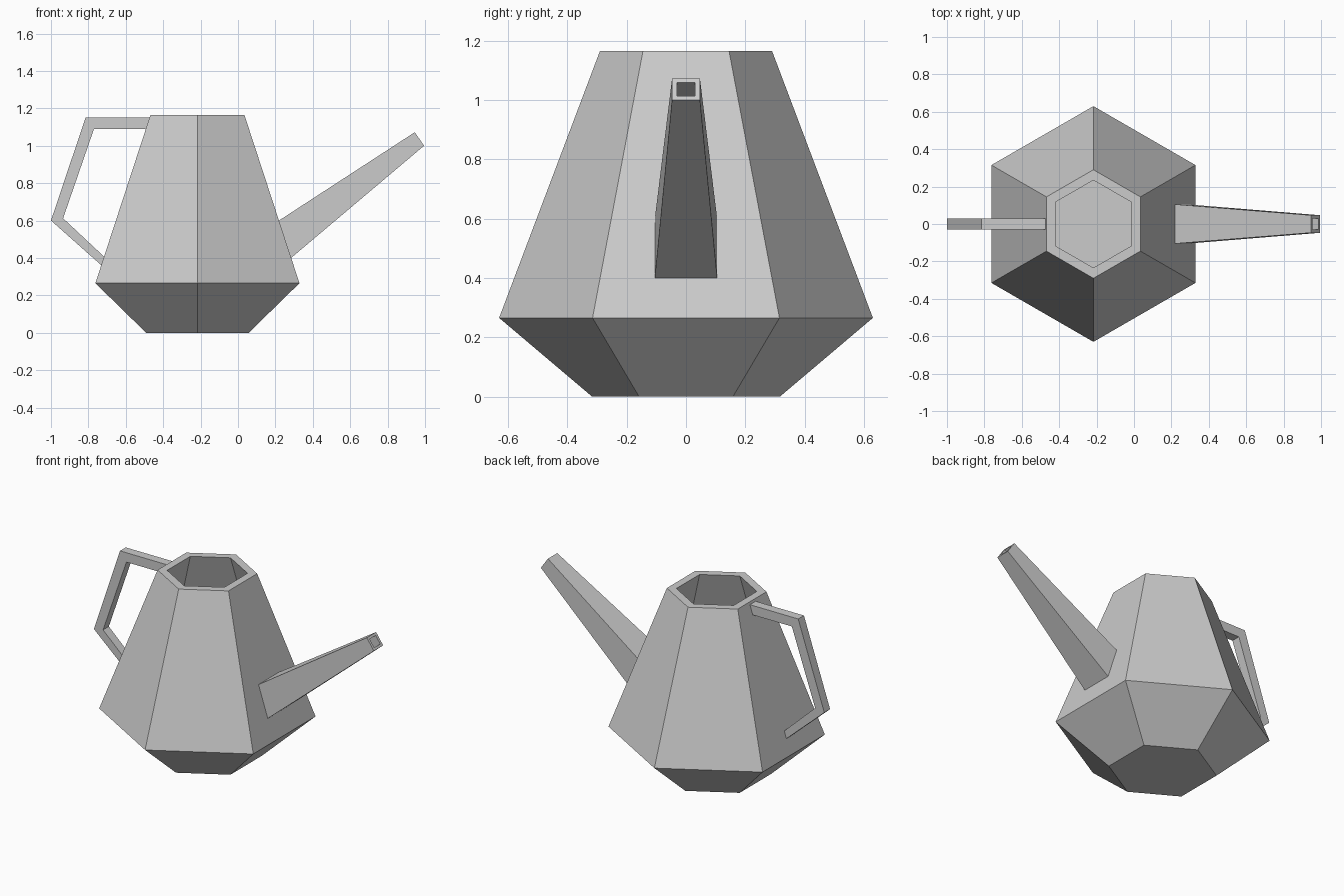
import bpy, bmesh
from math import cos, sin, pi
from mathutils import Vector

if "Cube" in bpy.data.objects:
    bpy.data.objects.remove(bpy.data.objects["Cube"])

CX = -0.217  # body axis


def loft(name, rings, closed=False):
    """Skin equal-sized point rings; cap the ends or close the loop."""
    bm = bmesh.new()
    loops = [[bm.verts.new(p) for p in ring] for ring in rings]
    n = len(loops[0])
    pairs = list(zip(loops, loops[1:]))
    if closed:
        pairs.append((loops[-1], loops[0]))
    for a, b in pairs:
        for i in range(n):
            j = (i + 1) % n
            bm.faces.new((a[i], a[j], b[j], b[i]))
    if not closed:
        bm.faces.new(loops[0])
        bm.faces.new(loops[-1])
    bmesh.ops.recalc_face_normals(bm, faces=bm.faces)
    mesh = bpy.data.meshes.new(name)
    bm.to_mesh(mesh)
    bm.free()
    obj = bpy.data.objects.new(name, mesh)
    bpy.context.collection.objects.link(obj)
    return obj


def hexagon(r, z):
    return [(CX + r * cos(pi / 2 + i * pi / 3), r * sin(pi / 2 + i * pi / 3), z)
            for i in range(6)]


# Hexagonal body: up the outside, over the rim, down the inside to the floor
body = loft("body", [hexagon(r, z) for r, z in (
    (0.317, 0), (0.63, 0.265), (0.29, 1.165),
    (0.234, 1.165), (0.565, 0.285), (0.29, 0.05))])


# Tapered spout from the body wall to the tip
def spout_ring(t, scale):
    base = (Vector((0.219, 0, 0.60)), Vector((0.284, 0, 0.40)), 0.105)
    tip = (Vector((0.945, 0, 1.072)), Vector((0.995, 0, 1.0)), 0.047)
    top, bottom = (base[i].lerp(tip[i], t) for i in (0, 1))
    w = (base[2] + (tip[2] - base[2]) * t) * scale
    mid, half = (top + bottom) / 2, (top - bottom) / 2 * scale
    side = Vector((0, w, 0))
    return [mid + half - side, mid + half + side,
            mid - half + side, mid - half - side]


spout = loft("spout", [spout_ring(t, 1) for t in (-0.03, 1)])
bore = loft("spout_bore_cutter", [spout_ring(t, 0.64) for t in (-0.15, 1.02)])
bore.hide_render = True
bore.hide_viewport = True

# Bore runs through the spout and the body wall
for obj in (body, spout):
    cut = obj.modifiers.new("bore", 'BOOLEAN')
    cut.operation = 'DIFFERENCE'
    cut.solver = 'EXACT'
    cut.object = bore

# Angular handle: square bar along outer / inner profile points
outer = [(-0.45, 1.15), (-0.815, 1.15), (-1.0, 0.60), (-0.715, 0.347)]
inner = [(-0.475, 1.09), (-0.77, 1.09), (-0.935, 0.612), (-0.70, 0.392)]
W = 0.029
handle = loft("handle", [[(ox, -W, oz), (ox, W, oz), (ix, W, iz), (ix, -W, iz)]
                         for (ox, oz), (ix, iz) in zip(outer, inner)])
